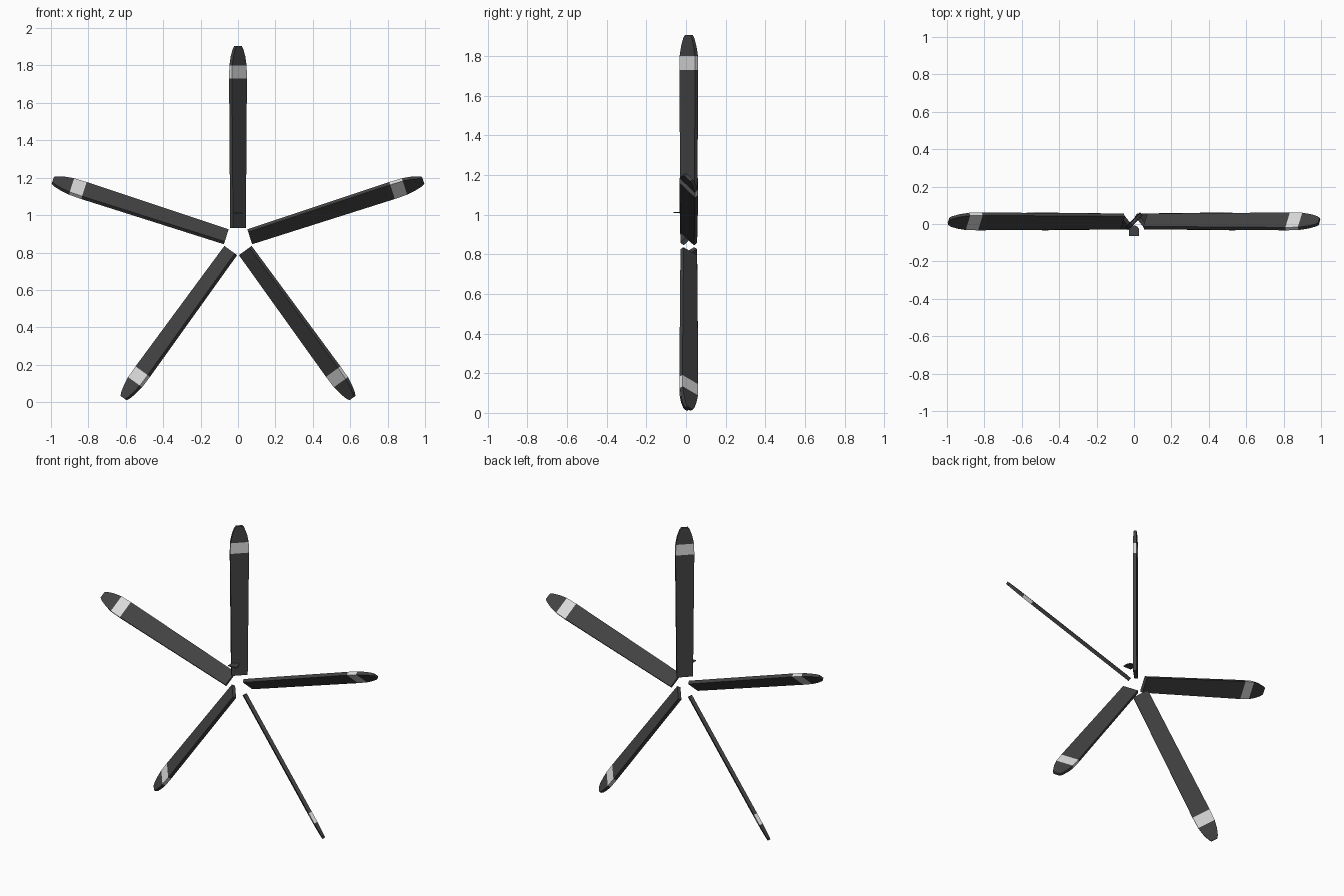
import bpy, bmesh, math
from mathutils import Matrix, Vector

cube = bpy.data.objects.get("Cube")
if cube:
    bpy.data.objects.remove(cube, do_unlink=True)


def material(name, value):
    mat = bpy.data.materials.new(name)
    mat.use_nodes = True
    colour = (value, value, value, 1)
    mat.diffuse_color = colour
    mat.node_tree.nodes["Principled BSDF"].inputs["Base Color"].default_value = colour
    return mat


dark = material("dark_grey", 0.055)
light = material("light_grey", 0.7)


def mesh_from(bm, name, mats):
    bmesh.ops.recalc_face_normals(bm, faces=bm.faces)
    mesh = bpy.data.meshes.new(name)
    bm.to_mesh(mesh)
    bm.free()
    for mat in mats:
        mesh.materials.append(mat)
    return mesh


def add_object(name, mesh):
    obj = bpy.data.objects.new(name, mesh)
    bpy.context.collection.objects.link(obj)
    return obj


# Blade stations: radius, chord, thickness; the stripe follows the second one
stations = [(0.066, 0.097, 0.022), (0.866, 0.113, 0.022), (0.936, 0.109, 0.022),
            (0.985, 0.09, 0.02), (1.025, 0.062, 0.018), (1.041, 0.04, 0.016)]
STRIPE = 1
bm = bmesh.new()
rings = []
for radius, chord, thick in stations:
    rings.append([bm.verts.new((sx * chord / 2, sy * thick / 2, radius))
                  for sx, sy in ((-1, -1), (1, -1), (1, 1), (-1, 1))])
for i, (a, b) in enumerate(zip(rings, rings[1:])):
    for k in range(4):
        n = (k + 1) % 4
        face = bm.faces.new((a[k], a[n], b[n], b[k]))
        face.material_index = 1 if i == STRIPE else 0
bm.faces.new(rings[0])
bm.faces.new(rings[-1])
# Pitch the blade about its own length
bmesh.ops.rotate(bm, verts=bm.verts, matrix=Matrix.Rotation(math.radians(45), 3, "Z"))
blade_mesh = mesh_from(bm, "blade", [dark, light])

# Five blades around the open hub
HUB = Vector((0, 0.014, 0.864))
names = ["top", "upper_left", "lower_left", "lower_right", "upper_right"]
for i, name in enumerate(names):
    blade = add_object(name + "_blade", blade_mesh)
    blade.matrix_world = (Matrix.Translation(HUB)
                          @ Matrix.Rotation(i * math.tau / 5, 4, "Y"))

# Small round-backed tab in front of the top blade
bm = bmesh.new()
outline = [(-0.028, -0.064), (0.028, -0.064)]
outline += [(0.028 * math.cos(a), -0.036 + 0.028 * math.sin(a))
            for a in (math.pi * k / 8 for k in range(9))]
base = bm.faces.new([bm.verts.new((x, y, 1.008)) for x, y in outline])
grown = bmesh.ops.extrude_face_region(bm, geom=[base])
bmesh.ops.translate(bm, vec=(0, 0, 0.005),
                    verts=[v for v in grown["geom"] if isinstance(v, bmesh.types.BMVert)])
add_object("front_tab", mesh_from(bm, "front_tab", [dark]))
